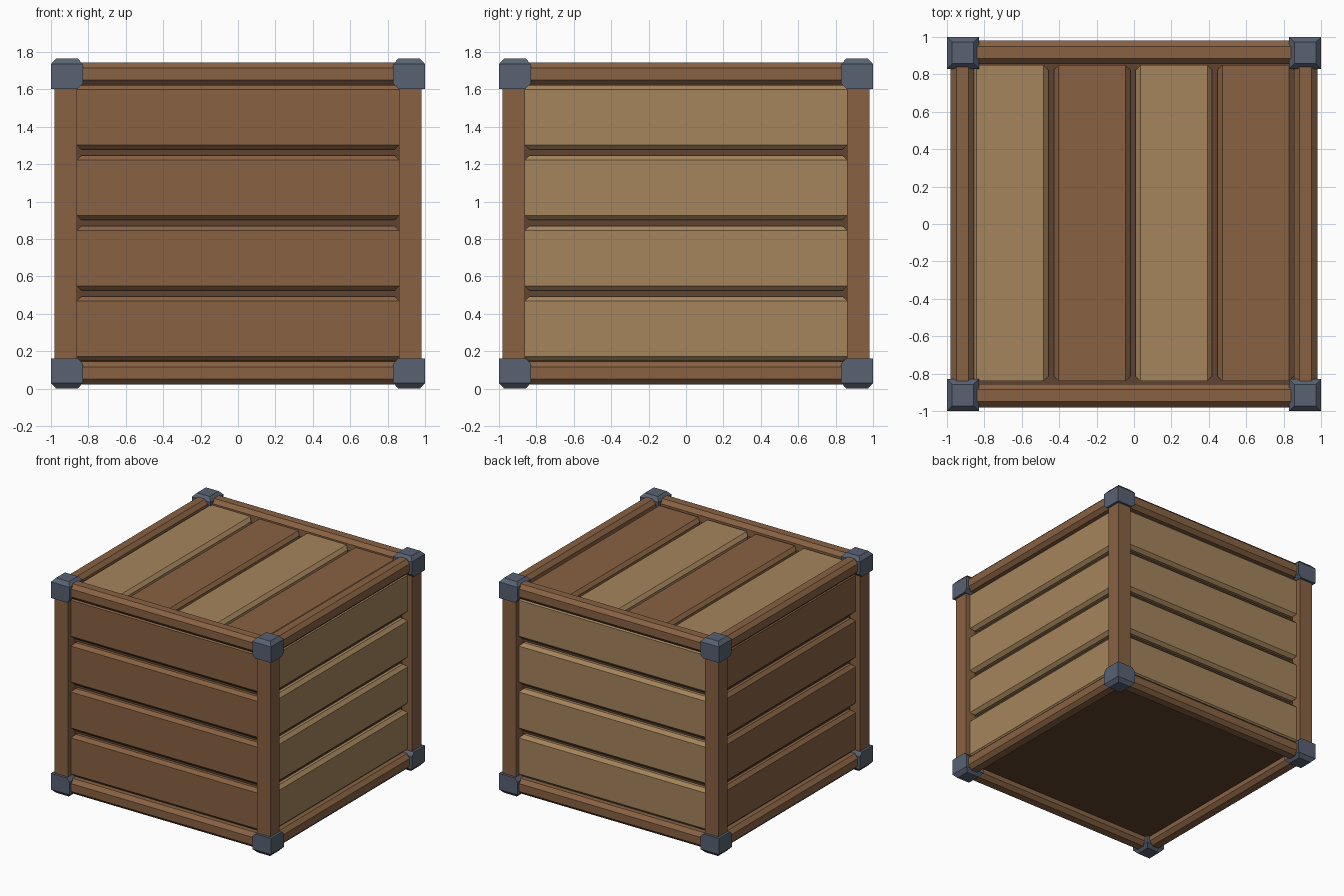
import bpy, bmesh
from math import pi
from mathutils import Matrix, Vector

if "Cube" in bpy.data.objects:
    bpy.data.objects.remove(bpy.data.objects["Cube"])


def material(name, rgb):
    m = bpy.data.materials.new(name)
    lin = [((c / 255 + 0.055) / 1.055) ** 2.4 for c in rgb]
    m.diffuse_color = (*lin, 1)
    m.use_nodes = True
    m.node_tree.nodes["Principled BSDF"].inputs["Base Color"].default_value = m.diffuse_color
    return m


WOOD = material("brown wood", (136, 98, 67))
PALE = material("pale wood", (165, 133, 92))
CORE = material("dark wood", (96, 67, 46))
METAL = material("blue grey metal", (88, 98, 115))

H = 1.765           # crate height
MID = H / 2


def loft(name, loops, mat, matrix=Matrix()):
    """Solid through a stack of equal-length point loops."""
    bm = bmesh.new()
    rings = [[bm.verts.new(matrix @ Vector(p)) for p in loop] for loop in loops]
    n = len(rings[0])
    for a, b in zip(rings, rings[1:]):
        for i in range(n):
            j = (i + 1) % n
            bm.faces.new((a[i], a[j], b[j], b[i]))
    bm.faces.new(rings[0])
    bm.faces.new(rings[-1])
    bmesh.ops.recalc_face_normals(bm, faces=bm.faces)
    me = bpy.data.meshes.new(name)
    bm.to_mesh(me)
    bm.free()
    me.materials.append(mat)
    ob = bpy.data.objects.new(name, me)
    bpy.context.collection.objects.link(ob)
    return ob


def rect(x0, x1, y0, y1, z):
    return [(x0, y0, z), (x1, y0, z), (x1, y1, z), (x0, y1, z)]


def box(name, x, y, z, mat):
    return loft(name, [rect(*x, *y, z[0]), rect(*x, *y, z[1])], mat)


def plank(name, length, width, mat, matrix):
    """Board along local x, facing local +z, with sloped long edges."""
    a, b = length / 2, width / 2
    c = 0.026
    loops = [rect(-a + c, a - c, -b - c, b + c, -0.06),
             rect(-a + c, a - c, -b - c, b + c, -c),
             rect(-a, a, -b, b, 0)]
    return loft(name, loops, mat, matrix)


def rail(name, matrix):
    """Chamfered beam along local x."""
    s, c = 0.062, 0.03
    k = s - c
    oct8 = [(-k, -s), (k, -s), (s, -k), (s, k), (k, s), (-k, s), (-s, k), (-s, -k)]
    return loft(name, [[(x, u, v) for u, v in oct8] for x in (-0.9, 0.9)], WOOD, matrix)


# Inner body seen through the gaps and from below
box("core", (-0.89, 0.89), (-0.89, 0.89), (0.09, 1.66), CORE)

# Four sides: planks and the rails above and below them
sides = [("front", 0, WOOD), ("right", 1, PALE), ("back", 2, PALE), ("left", 3, WOOD)]
for side, turn, mat in sides:
    spin = Matrix.Rotation(turn * pi / 2, 4, 'Z')
    for i in range(4):
        place = Matrix.Translation((0, -0.94, 0.32 + i * 0.377))
        plank(f"{side}_plank_{i + 1}", 1.724, 0.295, mat,
              spin @ place @ Matrix.Rotation(pi / 2, 4, 'X'))
    for level, z in (("bottom", 0.083), ("top", H - 0.083)):
        rail(f"{side}_{level}_rail", spin @ Matrix.Translation((0, -0.918, z)))

# Lid boards run front to back in alternating colours
for i in range(4):
    place = Matrix.Translation((-0.6625 + i * 0.438, 0.005, 1.705))
    plank(f"lid_plank_{i + 1}", 1.69, 0.357, WOOD if i % 2 else PALE,
          place @ Matrix.Rotation(pi / 2, 4, 'Z'))

# Corner posts and metal caps
for sx in (-1, 1):
    for sy in (-1, 1):
        where = f"{'front' if sy < 0 else 'back'}_{'left' if sx < 0 else 'right'}"
        box(f"{where}_post", sorted((sx * 0.86, sx * 0.98)),
            sorted((sy * 0.86, sy * 0.98)), (0.06, H - 0.06), WOOD)
        for level, sz in (("bottom", -1), ("top", 1)):
            c = 0.027
            loops = [rect(0.83 + c, 1, 0.83 + c, 1, MID - 0.162),
                     rect(0.83, 1, 0.83, 1, MID - 0.162 + c),
                     rect(0.83, 1, 0.83, 1, MID - 0.03),
                     rect(0.83 + c, 1 - c, 0.83 + c, 1 - c, MID)]
            flip = Matrix.Translation((0, 0, MID)) @ Matrix.Diagonal((sx, sy, sz, 1))
            loft(f"{where}_{level}_cap", loops, METAL, flip)
